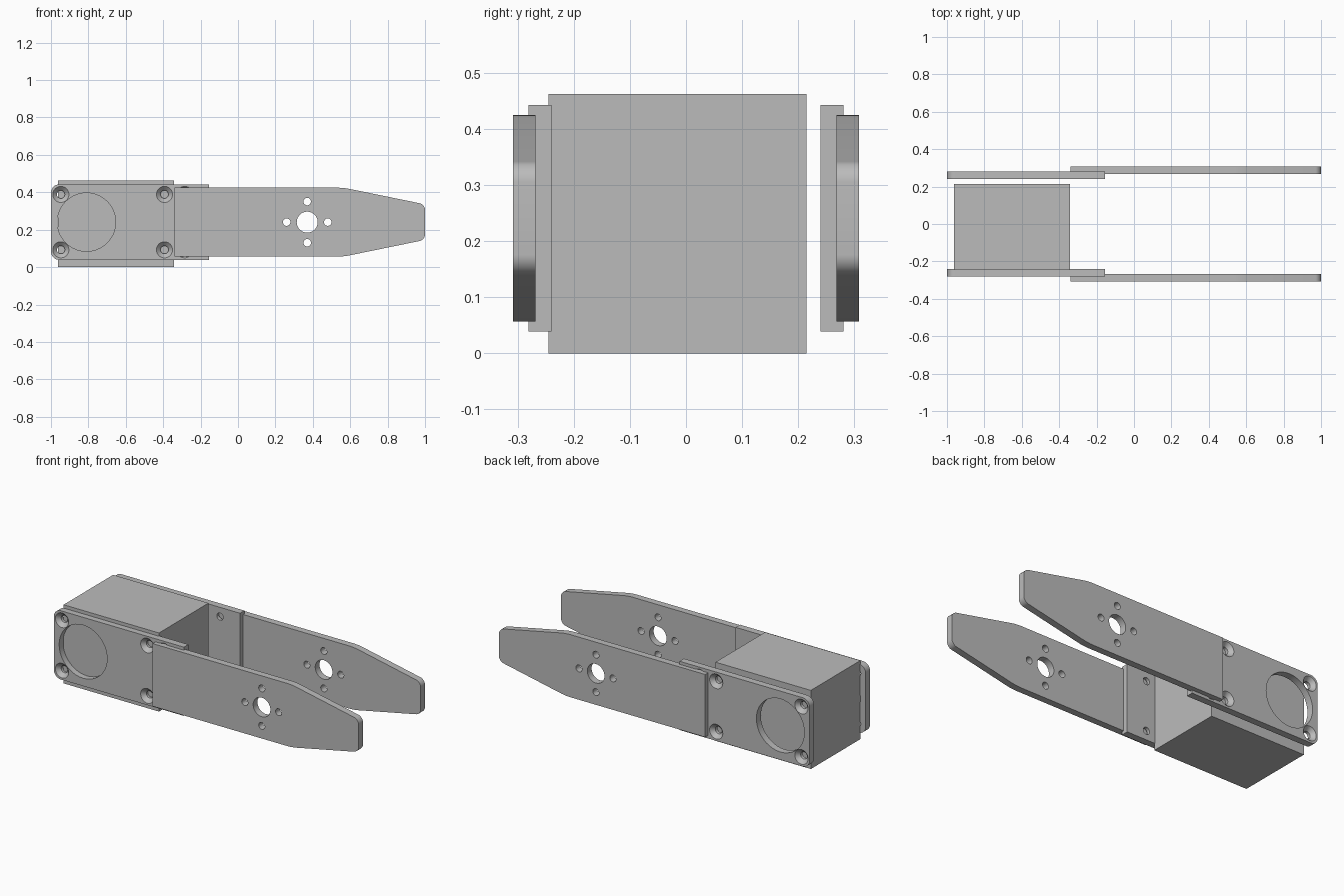
import bpy, bmesh
from math import cos, sin, tau
from mathutils import Vector

cube = bpy.data.objects.get("Cube")
if cube:
    bpy.data.objects.remove(cube, do_unlink=True)

# Single plain grey finish
grey = bpy.data.materials.new("plain grey")
grey.use_nodes = True
colour = (0.5, 0.5, 0.5, 1)
grey.diffuse_color = colour
grey.node_tree.nodes["Principled BSDF"].inputs["Base Color"].default_value = colour

MID = 0.2405  # height of the centre line


def make_object(name, bm):
    bmesh.ops.recalc_face_normals(bm, faces=bm.faces)
    mesh = bpy.data.meshes.new(name)
    bm.to_mesh(mesh)
    bm.free()
    obj = bpy.data.objects.new(name, mesh)
    bpy.context.collection.objects.link(obj)
    mesh.materials.append(grey)
    return obj


def loft(bm, rings):
    """Skin a closed solid through equal rings of points."""
    loops = [[bm.verts.new(p) for p in ring] for ring in rings]
    for a, b in zip(loops, loops[1:]):
        for i in range(len(a)):
            j = (i + 1) % len(a)
            bm.faces.new((a[i], a[j], b[j], b[i]))
    bm.faces.new(loops[0])
    bm.faces.new(loops[-1])


def rounded(corners, steps=8):
    """Outline from (x, z, rounding) corners."""
    points = []
    for i, (x, z, t) in enumerate(corners):
        c = Vector((x, z))
        if t == 0:
            points.append(c)
            continue
        a = c + (Vector(corners[i - 1][:2]) - c).normalized() * t
        b = c + (Vector(corners[(i + 1) % len(corners)][:2]) - c).normalized() * t
        for k in range(steps + 1):
            u = k / steps
            w = 1.41 * u * (1 - u)  # circular-arc weighting
            points.append((a * (1 - u) ** 2 + c * w + b * u * u) / ((1 - u) ** 2 + w + u * u))
    return points


def plate(name, corners, side, inner, outer, holes):
    """Extruded outline with lathe-shaped holes cut through it."""
    outline = rounded(corners)
    bm = bmesh.new()
    loft(bm, [[(p.x, side * y, MID + p.y) for p in outline] for y in (inner, outer)])
    obj = make_object(name, bm)
    bm = bmesh.new()
    for x, z, profile in holes:
        loft(bm, [[(x + r * cos(tau * k / 40), side * y, MID + z + r * sin(tau * k / 40))
                   for k in range(40)] for y, r in profile])
    cutter = make_object(name + "_cutter", bm)
    cutter.hide_render = True
    mod = obj.modifiers.new("holes", "BOOLEAN")
    mod.operation, mod.solver, mod.object = "DIFFERENCE", "EXACT", cutter
    bpy.ops.object.select_all(action="DESELECT")
    obj.select_set(True)
    bpy.context.view_layer.objects.active = obj
    bpy.ops.object.modifier_apply(modifier=mod.name)
    bpy.data.objects.remove(cutter, do_unlink=True)
    bpy.ops.object.shade_smooth_by_angle()


def straight(r):
    return [(0.2, r), (0.4, r)]


# Motor block
bm = bmesh.new()
bmesh.ops.create_cube(bm, size=1)
bmesh.ops.scale(bm, vec=(0.62, 0.46, 0.462), verts=bm.verts)
bmesh.ops.translate(bm, vec=(-0.652, -0.015, 0.231), verts=bm.verts)
make_object("motor_block", bm)

# Mounting plate: rounded outer corners, round window, countersunk screw holes
mount = [(-1, -0.202, 0.045), (-0.155, -0.202, 0), (-0.155, 0.202, 0), (-1, 0.202, 0.045)]
countersunk = [(0.2, 0.021), (0.259, 0.021), (0.281, 0.043), (0.32, 0.043)]
mount_holes = [(x, z, countersunk) for x in (-0.947, -0.393, -0.285) for z in (-0.148, 0.148)]
mount_holes.append((-0.81, 0, straight(0.156)))

# Tapered arm: hub hole ringed by four small ones
arm = [(-0.34, -0.184, 0), (0.565, -0.184, 0.03), (1, -0.095, 0.03),
       (1, 0.095, 0.03), (0.565, 0.184, 0.03), (-0.34, 0.184, 0)]
arm_holes = [(0.37, 0, straight(0.056))]
arm_holes += [(0.37 + dx, dz, straight(0.02))
              for dx, dz in ((0.11, 0), (-0.11, 0), (0, 0.11), (0, -0.11))]

for label, side in (("front", -1), ("back", 1)):
    plate(label + "_mounting_plate", mount, side, 0.24, 0.281, mount_holes)
    plate(label + "_arm", arm, side, 0.268, 0.308, arm_holes)
